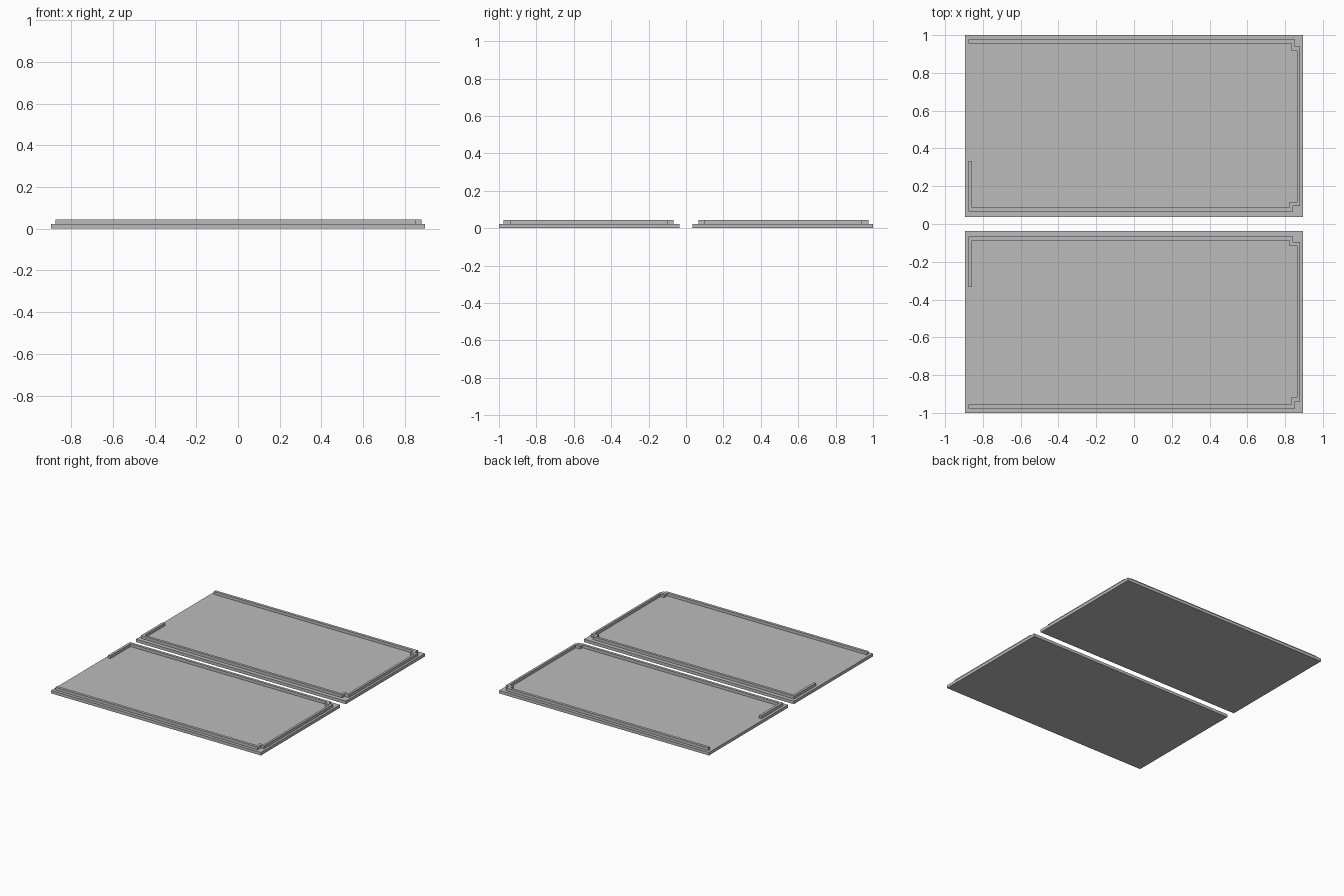
import bpy, bmesh

if "Cube" in bpy.data.objects:
    bpy.data.objects.remove(bpy.data.objects["Cube"])

grey = bpy.data.materials.new("plain grey")
grey.diffuse_color = (0.5, 0.5, 0.5, 1)
grey.use_nodes = True
grey.node_tree.nodes["Principled BSDF"].inputs["Base Color"].default_value = grey.diffuse_color

PLATE_TOP, RIM_TOP = 0.023, 0.045


def extrude(name, outline, z0, z1):
    """Extrude a flat outline into a closed solid."""
    bm = bmesh.new()
    face = bm.faces.new([bm.verts.new((x, y, z0)) for x, y in outline])
    top = bmesh.ops.extrude_face_region(bm, geom=[face])["geom"]
    bmesh.ops.translate(bm, vec=(0, 0, z1 - z0),
                        verts=[v for v in top if isinstance(v, bmesh.types.BMVert)])
    bmesh.ops.recalc_face_normals(bm, faces=bm.faces)
    mesh = bpy.data.meshes.new(name)
    bm.to_mesh(mesh)
    bm.free()
    mesh.materials.append(grey)
    obj = bpy.data.objects.new(name, mesh)
    bpy.context.collection.objects.link(obj)


# Flat panel outline and the thin rim that runs round it with stepped corners
panel = [(-0.896, 0.036), (0.896, 0.036), (0.896, 1.0), (-0.896, 1.0)]
rim_outer = [(-0.876, 0.333), (-0.876, 0.067), (0.843, 0.067), (0.843, 0.096),
             (0.879, 0.096), (0.879, 0.939), (0.852, 0.939), (0.852, 0.977),
             (-0.876, 0.977)]
rim_inner = [(-0.876, 0.956), (0.830, 0.956), (0.830, 0.919), (0.862, 0.919),
             (0.862, 0.116), (0.824, 0.116), (0.824, 0.087), (-0.857, 0.087),
             (-0.857, 0.333)]

# Two mirrored panels, back and front
for side, s in (("back", 1), ("front", -1)):
    extrude(side + "_panel", [(x, s * y) for x, y in panel], 0, PLATE_TOP)
    extrude(side + "_rim", [(x, s * y) for x, y in rim_outer + rim_inner],
            PLATE_TOP, RIM_TOP)
